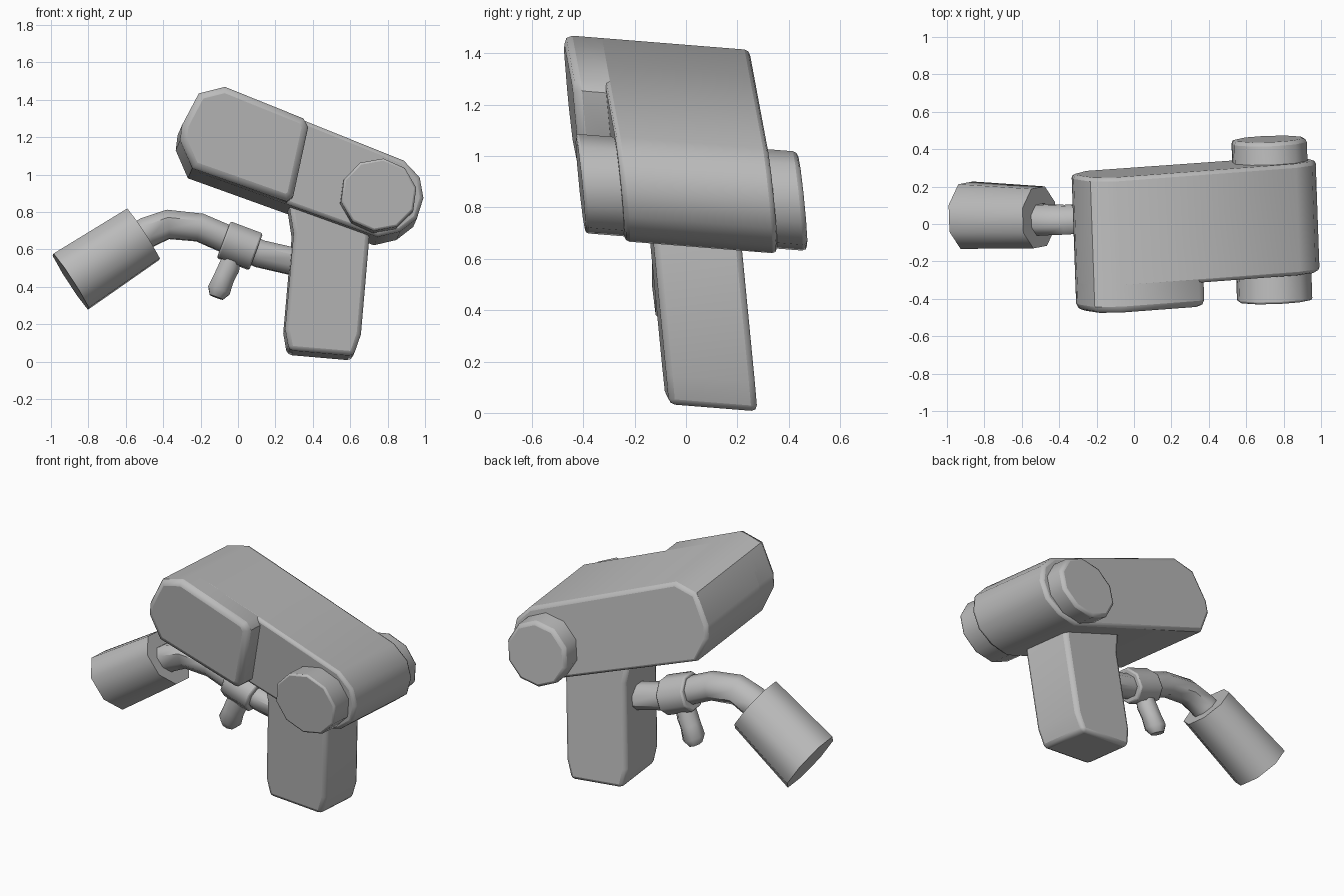
import bpy, bmesh, math
from mathutils import Matrix, Vector

cube = bpy.data.objects.get("Cube")
if cube:
    bpy.data.objects.remove(cube, do_unlink=True)

# The whole model leans slightly: columns are the tilted x, y and z axes
LEAN = Matrix(((1, -0.035, 0, 0),
               (0.035, 1, -0.1, 0),
               (0, -0.08, 1, 0),
               (0, 0, 0, 1)))

grey = bpy.data.materials.new("plain grey")
grey.use_nodes = True
grey.diffuse_color = (0.5, 0.5, 0.5, 1)
bsdf = grey.node_tree.nodes["Principled BSDF"]
bsdf.inputs["Base Color"].default_value = grey.diffuse_color
bsdf.inputs["Roughness"].default_value = 0.7


def finish(name, bm, bevel, angle):
    bmesh.ops.recalc_face_normals(bm, faces=bm.faces)
    mesh = bpy.data.meshes.new(name)
    bm.to_mesh(mesh)
    bm.free()
    mesh.transform(LEAN)
    mesh.materials.append(grey)
    obj = bpy.data.objects.new(name, mesh)
    bpy.context.collection.objects.link(obj)
    bpy.ops.object.select_all(action='DESELECT')
    obj.select_set(True)
    bpy.context.view_layer.objects.active = obj
    bpy.ops.object.shade_smooth_by_angle(angle=math.radians(angle))
    if bevel:
        mod = obj.modifiers.new("soft edges", 'BEVEL')
        mod.width = bevel
        mod.segments = 2
        mod.limit_method = 'ANGLE'
        mod.angle_limit = math.radians(62)
    return obj


def prism(name, outline, front, back, bevel=0.03):
    """Extrude an x-z outline from front to back."""
    bm = bmesh.new()
    face = bm.faces.new([bm.verts.new((x, front, z)) for x, z in outline])
    moved = bmesh.ops.extrude_face_region(bm, geom=[face])["geom"]
    verts = [v for v in moved if isinstance(v, bmesh.types.BMVert)]
    bmesh.ops.translate(bm, verts=verts, vec=(0, back - front, 0))
    # the extrusion removes the start cap, so close it again
    holes = [e for e in bm.edges if e.is_boundary]
    if holes:
        bmesh.ops.holes_fill(bm, edges=holes)
    return finish(name, bm, bevel, 40)


def tube(name, path, radii, sides=8, depth=0.11, phase=0.5, bevel=0):
    """Sweep rings of varying radius along an x-z path."""
    bm = bmesh.new()
    pts = [Vector((x, depth, z)) for x, z in path]
    side = Vector((0, 1, 0))
    rings = []
    for i, (p, r) in enumerate(zip(pts, radii)):
        tangent = (pts[min(i + 1, len(pts) - 1)] - pts[max(i - 1, 0)]).normalized()
        up = tangent.cross(side)
        turn = [math.tau * (k + phase) / sides for k in range(sides)]
        rings.append([bm.verts.new(p + r * (math.cos(a) * up + math.sin(a) * side))
                      for a in turn])
    for a, b in zip(rings, rings[1:]):
        for k in range(sides):
            j = (k + 1) % sides
            bm.faces.new((a[k], a[j], b[j], b[k]))
    bm.faces.new(rings[0])
    bm.faces.new(rings[-1])
    return finish(name, bm, bevel, 50)


# Main body, with a thicker block at the front of its raised end
tail = [(-0.255, 1.01), (-0.32, 1.16), (-0.31, 1.24), (-0.22, 1.41), (-0.08, 1.445)]
nose = [(0.88, 1.06), (0.965, 0.97), (0.985, 0.86), (0.95, 0.75), (0.86, 0.68), (0.74, 0.652)]
prism("body", tail + nose, -0.2, 0.395, 0.02)
prism("front_block", tail + [(0.34, 1.276), (0.365, 1.23), (0.285, 0.86), (0.25, 0.832)],
      -0.33, -0.12, 0.035)

# Round knobs on both sides of the nose
knob = [(0.74 + 0.205 * math.cos(math.tau * (k + 0.3) / 10),
         0.865 + 0.195 * math.sin(math.tau * (k + 0.3) / 10)) for k in range(10)]
prism("front_knob", knob, -0.35, -0.15, 0.012)
prism("back_knob", knob, 0.3, 0.515, 0.02)

# Handle
prism("handle", [(0.27, 0.055), (0.615, 0.025), (0.655, 0.14), (0.7, 0.66), (0.69, 0.72),
                 (0.29, 0.85), (0.272, 0.83), (0.295, 0.68), (0.25, 0.17)],
      -0.085, 0.26, 0.03)

# Bent pipe, collar, cup and small lever
tube("pipe", [(0.36, 0.53), (0.12, 0.585), (-0.05, 0.66), (-0.2, 0.725), (-0.37, 0.742),
              (-0.48, 0.7), (-0.6, 0.62)],
     [0.078, 0.078, 0.08, 0.08, 0.083, 0.088, 0.09])
tube("collar", [(0.1, 0.595), (-0.073, 0.66)], [0.11, 0.11], bevel=0.01)
tube("cup", [(-0.503, 0.69), (-0.89, 0.437)], [0.172, 0.187], depth=0.122)
tube("lever", [(-0.02, 0.59), (-0.045, 0.51), (-0.07, 0.46), (-0.098, 0.39), (-0.112, 0.352)],
     [0.05, 0.062, 0.06, 0.066, 0.04])
